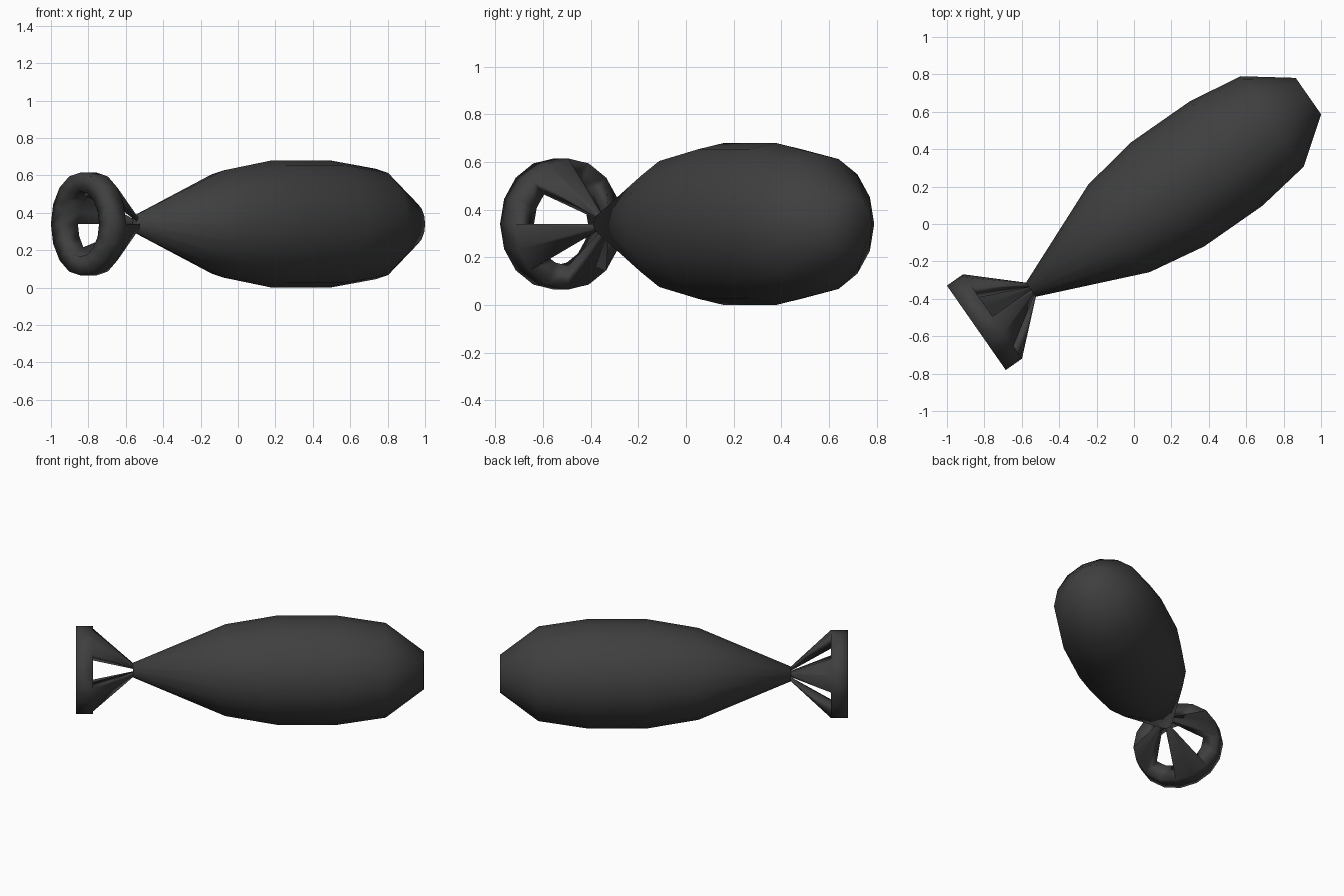
import bpy, bmesh, math
from mathutils import Matrix

if "Cube" in bpy.data.objects:
    bpy.data.objects.remove(bpy.data.objects["Cube"])

SIDES = 16
metal = bpy.data.materials.new("dark grey metal")
metal.diffuse_color = (0.05, 0.05, 0.05, 1)
metal.use_nodes = True
metal.node_tree.nodes["Principled BSDF"].inputs["Base Color"].default_value = metal.diffuse_color

# Long axis lies flat, turned about z; local z runs from tail (0) to nose
heading = math.radians(34.9)
PLACE = (Matrix.Translation((-0.843, -0.555, 0.34))
         @ Matrix.Rotation(heading, 4, 'Z')
         @ Matrix.Rotation(math.pi / 2, 4, 'Y'))


def ring_of_verts(bm, s, r):
    return [bm.verts.new((r * math.cos(2 * math.pi * i / SIDES),
                          r * math.sin(2 * math.pi * i / SIDES), s))
            for i in range(SIDES)]


def bridge(bm, a, b):
    for i in range(SIDES):
        j = (i + 1) % SIDES
        bm.faces.new((a[i], a[j], b[j], b[i]))


def finish(bm, name):
    bmesh.ops.recalc_face_normals(bm, faces=bm.faces)
    mesh = bpy.data.meshes.new(name)
    bm.to_mesh(mesh)
    bm.free()
    mesh.transform(PLACE)
    mesh.shade_smooth()
    mesh.materials.append(metal)
    ob = bpy.data.objects.new(name, mesh)
    bpy.context.collection.objects.link(ob)
    return ob


# Body: lathe profile (distance along axis, radius)
profile = [(0.356, 0.046), (0.93, 0.286), (1.248, 0.34),
           (1.628, 0.34), (1.928, 0.295), (2.165, 0.119)]
bm = bmesh.new()
rings = [ring_of_verts(bm, s, r) for s, r in profile]
for a, b in zip(rings, rings[1:]):
    bridge(bm, a, b)
bm.faces.new(rings[0])
bm.faces.new(rings[-1])
finish(bm, "body")

# Tail: square-section ring with four wedge struts converging on the body
bm = bmesh.new()
R_OUT, R_IN, DEPTH = 0.275, 0.175, 0.106
back_out = ring_of_verts(bm, 0, R_OUT)
front_out = ring_of_verts(bm, DEPTH, R_OUT)
front_in = ring_of_verts(bm, DEPTH, R_IN)
back_in = ring_of_verts(bm, 0, R_IN)
tip_out = ring_of_verts(bm, 0.356, 0.046)
tip_in = ring_of_verts(bm, 0.356, 0.022)
bridge(bm, back_out, front_out)
bridge(bm, back_in, front_in)
bridge(bm, back_out, back_in)

# which local direction is the front-right side: struts span 45 degrees, gaps 45
side = [PLACE.to_3x3() @ v.co for v in back_out]
right = (math.sin(heading), -math.cos(heading))


def phi(v):
    d = PLACE.to_3x3() @ v
    flat = d.x * right[0] + d.y * right[1]
    return math.degrees(math.atan2(d.z, flat)) % 90


for i in range(SIDES):
    j = (i + 1) % SIDES
    mid = (back_out[i].co + back_out[j].co) / 2
    mid.z = 0
    if phi(mid) > 45:      # strut segment
        bm.faces.new((front_out[i], front_out[j], tip_out[j], tip_out[i]))
        bm.faces.new((front_in[i], front_in[j], tip_in[j], tip_in[i]))
        for k, other in ((i, i - 1), (j, (j + 1) % SIDES)):
            m2 = back_out[k].co + back_out[other].co
            m2.z = 0
            if phi(m2) <= 45:   # side wall of the strut
                bm.faces.new((front_out[k], tip_out[k], tip_in[k], front_in[k]))
    else:                  # open segment: front face of the ring
        bm.faces.new((front_out[i], front_out[j], front_in[j], front_in[i]))
loose = [v for v in bm.verts if not v.link_faces]
bmesh.ops.delete(bm, geom=loose, context='VERTS')
finish(bm, "tail_fin_ring")
